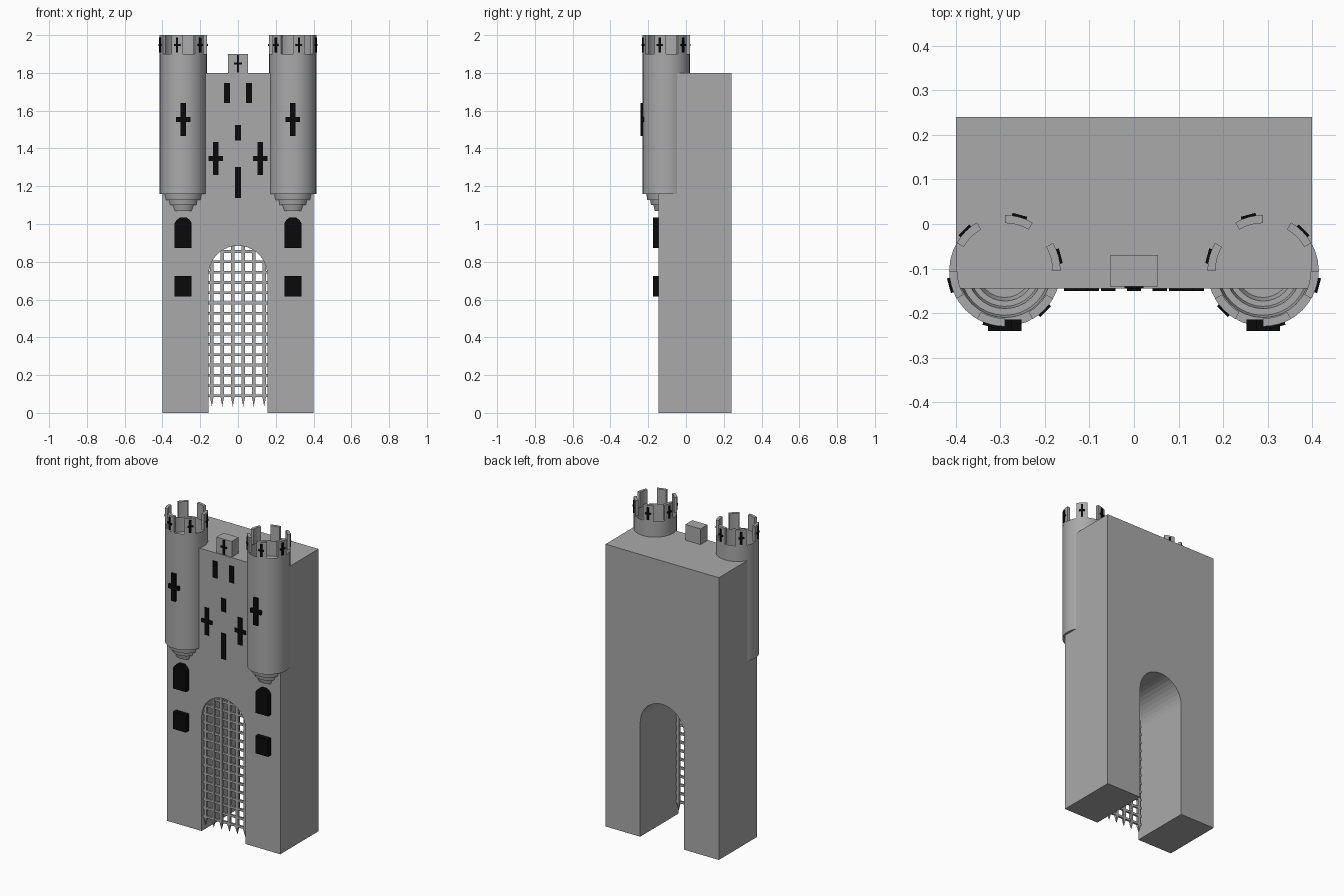
import bpy, bmesh
from math import sin, cos, pi, radians, sqrt
from mathutils import Matrix, Vector

cube = bpy.data.objects.get("Cube")
if cube:
    bpy.data.objects.remove(cube, do_unlink=True)


def material(name, rgb):
    m = bpy.data.materials.new(name)
    m.use_nodes = True
    m.diffuse_color = (*rgb, 1)
    m.node_tree.nodes["Principled BSDF"].inputs["Base Color"].default_value = (*rgb, 1)
    return m


STONE = material("grey stone", (0.4, 0.4, 0.4))
BLACK = material("black openings", (0.003, 0.003, 0.003))

FRONT, BACK = -0.145, 0.24
ARCH_R, SPRING = 0.155, 0.73
TURRET_X, TURRET_Y, TURRET_R = 0.29, -0.105, 0.125


def finish(name, bm, mat, smooth=False):
    bmesh.ops.recalc_face_normals(bm, faces=bm.faces)
    mesh = bpy.data.meshes.new(name)
    bm.to_mesh(mesh)
    bm.free()
    mesh.materials.append(mat)
    ob = bpy.data.objects.new(name, mesh)
    bpy.context.collection.objects.link(ob)
    if smooth:
        bpy.ops.object.select_all(action='DESELECT')
        ob.select_set(True)
        bpy.context.view_layer.objects.active = ob
        bpy.ops.object.shade_smooth_by_angle(angle=radians(35))
    return ob


def add_prism(bm, outline, y0, y1):
    """Extrude an x-z outline from y0 to y1."""
    face = bm.faces.new([bm.verts.new((x, y0, z)) for x, z in outline])
    new = bmesh.ops.extrude_face_region(bm, geom=[face])["geom"]
    verts = [v for v in new if isinstance(v, bmesh.types.BMVert)]
    bmesh.ops.translate(bm, verts=verts, vec=(0, y1 - y0, 0))


def add_box(bm, x, z, w, h, y0, y1, matrix=Matrix()):
    place = matrix @ Matrix.Translation((x, (y0 + y1) / 2, z)) @ Matrix.Diagonal((w, y1 - y0, h, 1))
    bmesh.ops.create_cube(bm, size=1, matrix=place)


def add_cross(bm, x, z, w, h, bar, y0, y1, matrix=Matrix()):
    b, a, t = bar / 2, w / 2, h / 2
    c = b * 0.85
    quarter = [(b, t), (b, c), (a, c)]
    half = quarter + [(p, -q) for p, q in reversed(quarter)]
    outline = half + [(-p, q) for p, q in reversed(half)]
    old = set(bm.verts)
    add_prism(bm, [(x + p, z + q) for p, q in outline], y0, y1)
    bmesh.ops.transform(bm, matrix=matrix, verts=[v for v in bm.verts if v not in old])


# Gatehouse body with its arched passage
arch = [(ARCH_R * cos(pi * i / 20), SPRING + ARCH_R * sin(pi * i / 20)) for i in range(21)]
bm = bmesh.new()
add_prism(bm, [(0.4, 0), (0.4, 1.8), (-0.4, 1.8), (-0.4, 0), (-ARCH_R, 0)]
          + arch[::-1] + [(ARCH_R, 0)], FRONT, BACK)
finish("gatehouse_body", bm, STONE)

# Small battlement over the gate
bm = bmesh.new()
add_box(bm, 0, 1.85, 0.108, 0.1, -0.14, -0.07)
finish("centre_battlement", bm, STONE)

# Turrets: open shell with stepped corbels, six curved merlons and their crosses
PROFILE = [(0.125, 1.9), (0.125, 1.16), (0.105, 1.16), (0.1, 1.128), (0.085, 1.128),
           (0.08, 1.1), (0.068, 1.1), (0.06, 1.07), (0, 1.07)]
for side, sx in (("left", 1), ("right", -1)):
    base = Matrix.Translation((sx * TURRET_X, TURRET_Y, 0))

    bm = bmesh.new()
    verts = [bm.verts.new((r, 0, z)) for r, z in PROFILE]
    edges = [bm.edges.new(pair) for pair in zip(verts, verts[1:])]
    bmesh.ops.spin(bm, geom=verts + edges, axis=(0, 0, 1), cent=(0, 0, 0),
                   steps=32, angle=2 * pi)
    bmesh.ops.remove_doubles(bm, verts=bm.verts, dist=0.0005)
    bm.transform(base)
    shell = finish(side + "_turret", bm, STONE, True)
    # an open shell must face outwards
    far = max(shell.data.polygons, key=lambda p: p.area)
    if (far.center - Vector((sx * TURRET_X, TURRET_Y, far.center.z))).dot(far.normal) < 0:
        shell.data.flip_normals()

    stones, slits = bmesh.new(), bmesh.new()
    for k in range(6):
        mid = radians(15 + 60 * k)
        if sx > 0:
            mid = pi - mid
        steps = [mid + radians(a) for a in (-15, -7.5, 0, 7.5, 15)]
        ring = [(TURRET_R * cos(a), TURRET_R * sin(a)) for a in steps]
        ring += [(0.107 * cos(a), 0.107 * sin(a)) for a in reversed(steps)]
        face = stones.faces.new([stones.verts.new((x, y, 1.9)) for x, y in ring])
        new = bmesh.ops.extrude_face_region(stones, geom=[face])["geom"]
        bmesh.ops.translate(stones, verts=[v for v in new if isinstance(v, bmesh.types.BMVert)],
                            vec=(0, 0, 0.1))
        turn = base @ Matrix.Rotation(mid + pi / 2, 4, 'Z')
        add_cross(slits, 0, 1.948, 0.034, 0.08, 0.012, -0.13, -0.121, turn)
    stones.transform(base)
    finish(side + "_turret_merlons", stones, STONE, True)
    finish(side + "_merlon_crosses", slits, BLACK)

    # Cross loop on the turret front
    bm = bmesh.new()
    add_cross(bm, sx * TURRET_X, 1.553, 0.075, 0.175, 0.03, -0.24, -0.215)
    finish(side + "_turret_cross", bm, BLACK)

    # Arched and square windows below the turret
    bm = bmesh.new()
    top = [(0.045, 1.005), (0.034, 1.022), (0.018, 1.034)]
    outline = [(0.045, 0.873)] + top + [(-x, z) for x, z in reversed(top)] + [(-0.045, 0.873)]
    add_prism(bm, [(sx * TURRET_X + x, z) for x, z in outline], -0.176, FRONT + 0.002)
    add_box(bm, sx * TURRET_X, 0.67, 0.09, 0.11, -0.176, FRONT + 0.002)
    finish(side + "_windows", bm, BLACK)

    # Slit and cross loop beside the centre line
    bm = bmesh.new()
    add_box(bm, sx * 0.058, 1.694, 0.032, 0.106, FRONT - 0.005, FRONT + 0.002)
    add_cross(bm, sx * 0.118, 1.347, 0.078, 0.174, 0.03, FRONT - 0.005, FRONT + 0.002)
    finish(side + "_wall_loops", bm, BLACK)

# Slits on the centre line and the battlement cross
bm = bmesh.new()
add_box(bm, 0, 1.483, 0.032, 0.084, FRONT - 0.005, FRONT + 0.002)
add_box(bm, 0, 1.22, 0.032, 0.164, FRONT - 0.005, FRONT + 0.002)
add_cross(bm, 0, 1.849, 0.042, 0.092, 0.013, FRONT, -0.138)
finish("centre_loops", bm, BLACK)

# Portcullis: pointed uprights and crossbars trimmed to the arch
bm = bmesh.new()
GATE_Y = -0.125
for i in range(6):
    x = (i - 2.5) * 0.0555
    top = SPRING + sqrt(ARCH_R ** 2 - x * x)
    add_box(bm, x, (0.08 + top) / 2, 0.017, top - 0.08, GATE_Y - 0.008, GATE_Y + 0.008)
    spike = Matrix.Translation((x, GATE_Y, 0.057)) @ Matrix.Rotation(pi, 4, 'X') \
        @ Matrix.Rotation(pi / 4, 4, 'Z')
    bmesh.ops.create_cone(bm, cap_ends=True, segments=4, radius1=0.012, radius2=0,
                          depth=0.046, matrix=spike)
for k in range(15):
    z = 0.09 + 0.0546 * k
    half = sqrt(ARCH_R ** 2 - max(0, z - SPRING) ** 2)
    add_box(bm, 0, z, 2 * half, 0.014, GATE_Y - 0.006, GATE_Y + 0.006)
finish("portcullis", bm, STONE)
